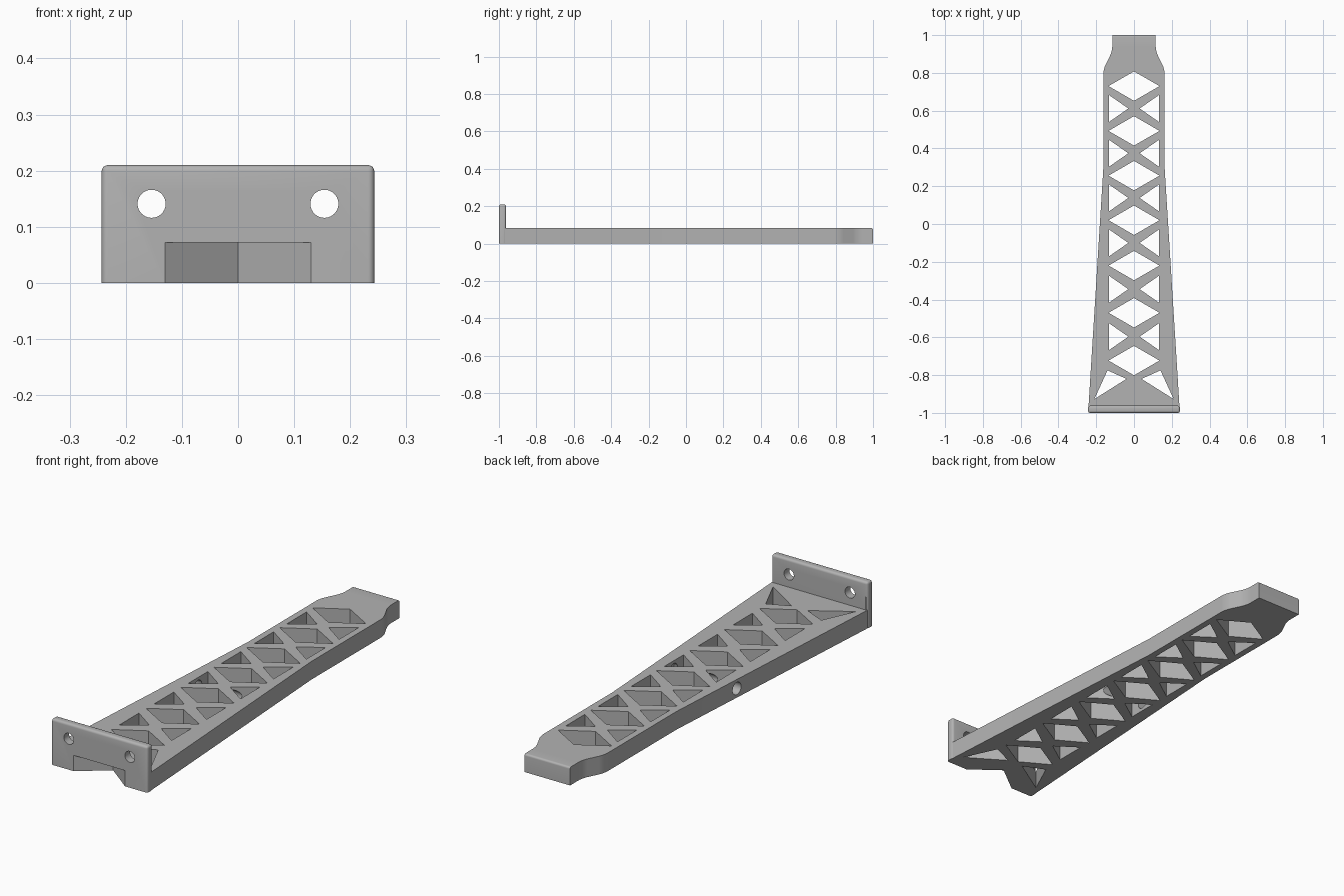
import bpy, bmesh
from math import radians
from mathutils import Matrix

if "Cube" in bpy.data.objects:
    bpy.data.objects.remove(bpy.data.objects["Cube"], do_unlink=True)

grey = bpy.data.materials.new("light_grey")
grey.use_nodes = True
grey.diffuse_color = (0.45, 0.45, 0.45, 1)
grey.node_tree.nodes["Principled BSDF"].inputs["Base Color"].default_value = (0.45, 0.45, 0.45, 1)


def finish(name, bm):
    bmesh.ops.recalc_face_normals(bm, faces=bm.faces)
    mesh = bpy.data.meshes.new(name)
    bm.to_mesh(mesh)
    bm.free()
    mesh.materials.append(grey)
    obj = bpy.data.objects.new(name, mesh)
    bpy.context.collection.objects.link(obj)
    return obj


def add_prism(bm, outline, low, high):
    """Extrude a plan outline from one height to another."""
    face = bm.faces.new([bm.verts.new((x, y, low)) for x, y in outline])
    out = bmesh.ops.extrude_face_region(bm, geom=[face])
    for v in out["geom"]:
        if isinstance(v, bmesh.types.BMVert):
            v.co.z = high


def add_hole(bm, centre, radius, depth, axis):
    turn = Matrix.Rotation(radians(90), 4, axis)
    bmesh.ops.create_cone(bm, cap_ends=True, segments=40, radius1=radius, radius2=radius,
                          depth=depth, matrix=Matrix.Translation(centre) @ turn)


def round_edges(bm, test, width):
    edges = [e for e in bm.edges if test(*(v.co for v in e.verts))]
    bmesh.ops.bevel(bm, geom=edges, offset=width, segments=5, profile=0.5, affect='EDGES')


def combine(target, tool, operation):
    mod = target.modifiers.new(operation.lower(), 'BOOLEAN')
    mod.object, mod.operation, mod.solver = tool, operation, 'EXACT'
    bpy.context.view_layer.objects.active = target
    bpy.ops.object.modifier_apply(modifier=mod.name)
    bpy.data.objects.remove(tool, do_unlink=True)


def upright(a, b):
    return abs(a.z - b.z) > 0.05


# Tapered arm with a stepped tip
half = [(0.241, -0.97), (0.162, 0.3), (0.162, 0.82), (0.115, 0.915), (0.115, 1.0)]
bm = bmesh.new()
add_prism(bm, half + [(-x, y) for x, y in reversed(half)], 0, 0.083)
round_edges(bm, lambda a, b: upright(a, b) and 0.8 < a.y < 0.95, 0.025)
round_edges(bm, lambda a, b: min(a.y, b.y) > 0.99 and min(a.z, b.z) > 0.08, 0.009)
arm = finish("lattice_arm", bm)

# Mounting plate with rounded top and side edges
bm = bmesh.new()
w = 0.243
add_prism(bm, [(-w, -1), (w, -1), (w, -0.962), (-w, -0.962)], 0, 0.21)
round_edges(bm, lambda a, b: max(a.z, b.z) > 0.2, 0.011)
combine(arm, finish("mounting_plate", bm), 'UNION')

# Lattice openings: diamonds down the middle, triangles between them
bm = bmesh.new()
centres = [0.73, 0.493, 0.256, 0.02, -0.22, -0.47, -0.723]
for y in centres:
    add_prism(bm, [(-0.135, y), (0, y - 0.078), (0.135, y), (0, y + 0.078)], -0.1, 0.2)
for upper, lower in zip(centres, centres[1:]):
    y = (upper + lower) / 2
    for s in (-1, 1):
        add_prism(bm, [(s * 0.132, y - 0.071), (s * 0.03, y), (s * 0.132, y + 0.071)], -0.1, 0.2)
for s in (-1, 1):
    add_prism(bm, [(s * 0.14, -0.775), (s * 0.21, -0.927), (s * 0.04, -0.82)], -0.1, 0.2)
combine(arm, finish("lattice_cutter", bm), 'DIFFERENCE')

# Wedge notch under the plate, and the screw holes
bm = bmesh.new()
add_prism(bm, [(-0.169, -1.03), (0.169, -1.03), (0, -0.9)], -0.1, 0.072)
for s in (-1, 1):
    add_hole(bm, (s * 0.154, -1, 0.141), 0.025, 0.2, 'X')
combine(arm, finish("notch_and_screw_cutter", bm), 'DIFFERENCE')

# Cross hole entering from the right side, ending inside the left rail
bm = bmesh.new()
add_hole(bm, (-0.075, -0.1, 0.042), 0.028, 0.45, 'Y')
combine(arm, finish("cross_hole_cutter", bm), 'DIFFERENCE')

# Smooth curved edges, crisp corners
bpy.ops.object.select_all(action='DESELECT')
arm.select_set(True)
bpy.context.view_layer.objects.active = arm
bpy.ops.object.shade_smooth_by_angle(angle=radians(25))
